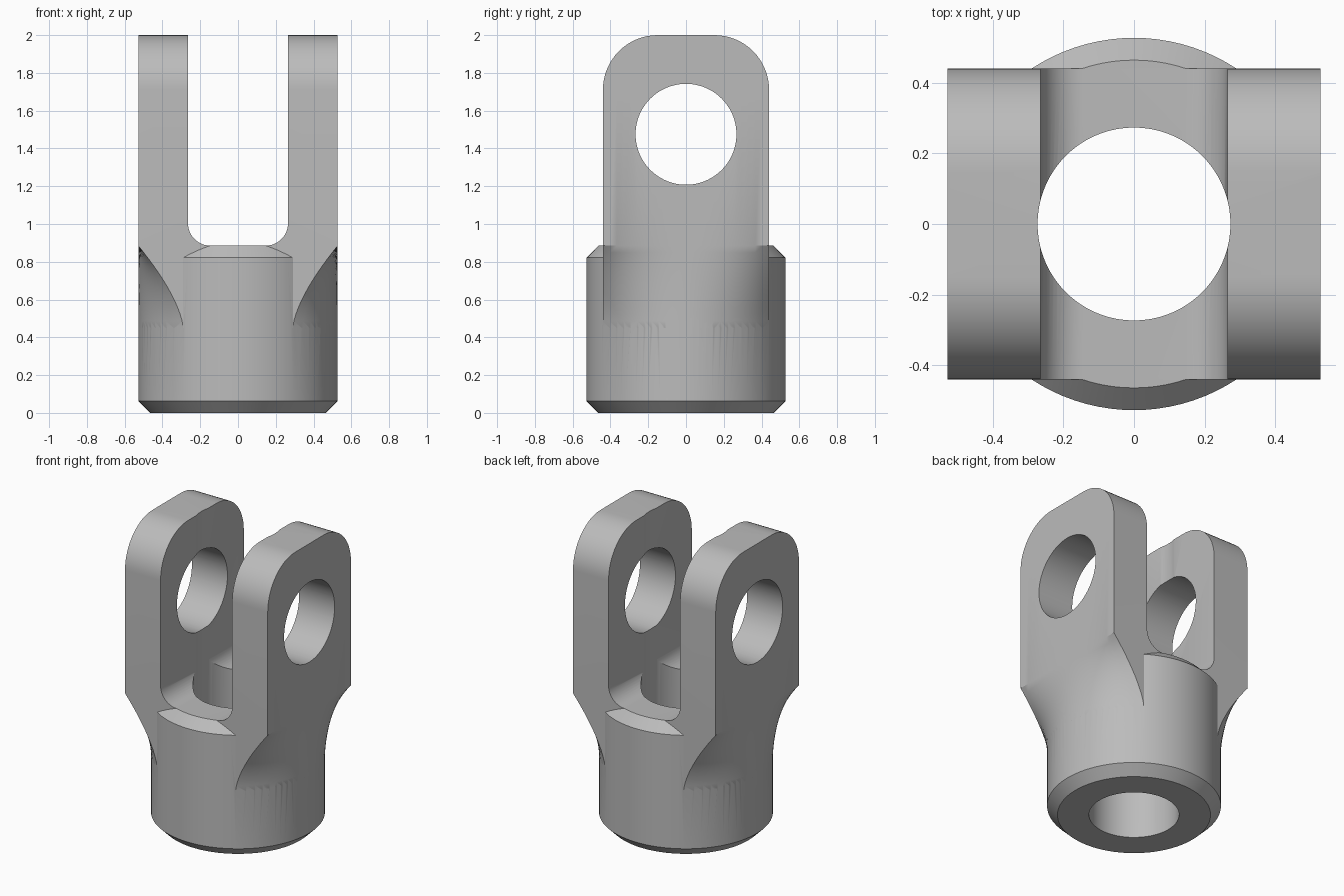
import bpy
import bmesh
from math import sin, cos, pi, sqrt

cube = bpy.data.objects.get("Cube")
if cube:
    bpy.data.objects.remove(cube, do_unlink=True)

HALF_X, HALF_Y, HEIGHT = 0.528, 0.44, 2.0
BARREL_R, CHAMFER = 0.527, 0.063
FLARE_LOW, FLOOR = 0.45, 0.885
SLOT_X, SLOT_FILLET, TOP_FILLET = 0.265, 0.12, 0.29

steel = bpy.data.materials.new("plain grey")
steel.use_nodes = True
grey = (0.5, 0.5, 0.5, 1)
steel.diffuse_color = grey
steel.node_tree.nodes["Principled BSDF"].inputs["Base Color"].default_value = grey


def stack(name, sections):
    """Solid skinned through a list of closed sections with equal point counts."""
    bm = bmesh.new()
    rings = [[bm.verts.new(p) for p in s] for s in sections]
    for a, b in zip(rings, rings[1:]):
        for i in range(len(a)):
            j = (i + 1) % len(a)
            bm.faces.new((a[i], a[j], b[j], b[i]))
    bm.faces.new(rings[0])
    bm.faces.new(rings[-1])
    bmesh.ops.recalc_face_normals(bm, faces=bm.faces)
    mesh = bpy.data.meshes.new(name)
    bm.to_mesh(mesh)
    bm.free()
    obj = bpy.data.objects.new(name, mesh)
    bpy.context.collection.objects.link(obj)
    mesh.materials.append(steel)
    return obj


def circle(r, z, n=96):
    return [(r * cos(2 * pi * i / n), r * sin(2 * pi * i / n), z) for i in range(n)]


def combine(target, other, operation):
    mod = target.modifiers.new(operation.lower(), "BOOLEAN")
    mod.operation, mod.object, mod.solver = operation, other, "EXACT"
    bpy.ops.object.select_all(action="DESELECT")
    bpy.context.view_layer.objects.active = target
    target.select_set(True)
    bpy.ops.object.modifier_apply(modifier=mod.name)
    bpy.data.objects.remove(other, do_unlink=True)


# Barrel with chamfered ends
barrel = stack("clevis", [circle(BARREL_R - CHAMFER, 0), circle(BARREL_R, CHAMFER),
                          circle(BARREL_R, FLOOR - CHAMFER),
                          circle(BARREL_R - CHAMFER, FLOOR)])


# Fork block: flares from the round barrel to a flat-sided block, rounded on top
def block_section(z, half_y, flat, shrink=1.0):
    n = 24
    side = []
    for i in range(n + 1):
        y = half_y * (2 * i / n - 1)
        x = sqrt(BARREL_R ** 2 - y * y)
        side.append(((x + (HALF_X - x) * flat) * shrink, y))
    return [(x, y, z) for x, y in side] + [(-x, y, z) for x, y in reversed(side)]


sections = [block_section(FLARE_LOW - 0.05, HALF_Y, 0, 0.95)]
for i in range(13):
    t = i / 12
    sections.append(block_section(FLARE_LOW + (FLOOR - FLARE_LOW) * t, HALF_Y, t ** 1.5))
for i in range(17):
    a = pi / 2 * i / 16
    sections.append(block_section(HEIGHT - TOP_FILLET * (1 - sin(a)),
                                  HALF_Y - TOP_FILLET * (1 - cos(a)), 1))
combine(barrel, stack("fork_block", sections), "UNION")

# Slot between the arms, with filleted floor corners
profile = [(SLOT_X, HEIGHT + 0.1)]
for i in range(13):
    a = pi / 2 * i / 12
    profile.append((SLOT_X - SLOT_FILLET * (1 - cos(a)),
                    FLOOR + SLOT_FILLET * (1 - sin(a))))
profile += [(-x, z) for x, z in reversed(profile)]
slot = stack("slot_cutter", [[(x, y, z) for x, z in profile] for y in (-1, 1)])
combine(barrel, slot, "DIFFERENCE")

# Bore along the barrel
combine(barrel, stack("bore_cutter", [circle(0.273, -0.1), circle(0.273, 2.1)]), "DIFFERENCE")

# Cross pin hole through both arms
pin = [[(x, y, z + 1.475) for y, z, _ in circle(0.267, 0)] for x in (-1, 1)]
combine(barrel, stack("pin_cutter", pin), "DIFFERENCE")

barrel.select_set(True)
bpy.context.view_layer.objects.active = barrel
bpy.ops.object.shade_smooth_by_angle(angle=pi / 7)
